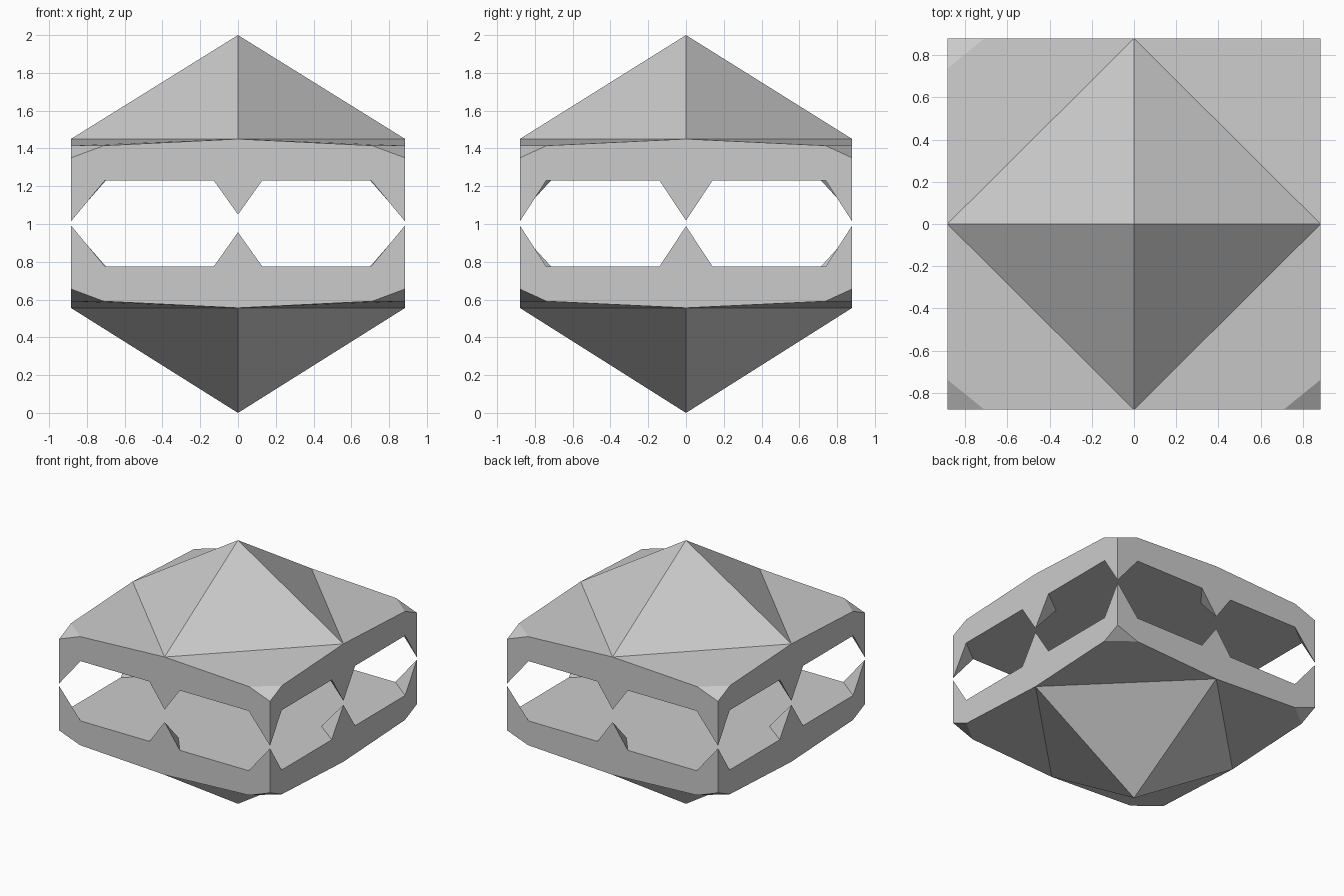
import bpy, bmesh
from mathutils import Vector

if "Cube" in bpy.data.objects:
    bpy.data.objects.remove(bpy.data.objects["Cube"])

W, D = 0.885, 0.88   # half width (x) and half depth (y)


def build_shell(name, to_z):
    """One half of the split gem; to_z maps upper-half heights to final heights."""
    bm = bmesh.new()

    for sx in (-1, 1):
        for sy in (-1, 1):
            def p(x, y, z):
                return Vector((sx * x, sy * y, to_z(z)))

            apex, core = p(0, 0, 2.0), p(0, 0, 1.23)
            # roof outline
            mid_f, mid_s = p(0, D, 1.45), p(W, 0, 1.45)
            sh_f, sh_s = p(0.71, D, 1.415), p(W, 0.738, 1.415)
            corner = p(W, D, 1.35)
            # corner tooth
            tip = p(W, D, 1.013)
            base_f, base_s = p(0.705, D, 1.23), p(W, 0.74, 1.23)
            # middle teeth on the front/back and the sides
            f_base, f_tip, f_in = p(0.128, D, 1.23), p(0, D, 1.05), p(0, 0.715, 1.23)
            s_base, s_tip, s_in = p(W, 0.14, 1.23), p(W, 0, 1.018), p(0.70, 0, 1.23)

            for face in (
                (apex, mid_f, mid_s),                                      # pyramid
                (mid_f, mid_s, sh_s, sh_f),                                # shoulder
                (sh_f, sh_s, corner),                                      # chamfer
                (mid_f, sh_f, corner, tip, base_f, f_base, f_tip),         # front wall
                (mid_s, sh_s, corner, tip, base_s, s_base, s_tip),         # side wall
                (tip, base_f, base_s),                                     # tooth backs
                (f_tip, f_base, f_in),
                (s_tip, s_base, s_in),
                (core, f_in, f_base, base_f, base_s, s_base, s_in),        # inner floor
            ):
                bm.faces.new([bm.verts.new(v) for v in face])

    # Weld the quarters, merge flat faces, point normals outward
    bmesh.ops.remove_doubles(bm, verts=bm.verts[:], dist=1e-4)
    bmesh.ops.dissolve_limit(bm, angle_limit=0.005, verts=bm.verts[:], edges=bm.edges[:])
    bmesh.ops.recalc_face_normals(bm, faces=bm.faces[:])

    mesh = bpy.data.meshes.new(name)
    bm.to_mesh(mesh)
    bm.free()
    obj = bpy.data.objects.new(name, mesh)
    bpy.context.collection.objects.link(obj)
    return obj


build_shell("upper_shell", lambda z: z)
build_shell("lower_shell", lambda z: 0.0 if z == 2.0 else 2.006 - z)
